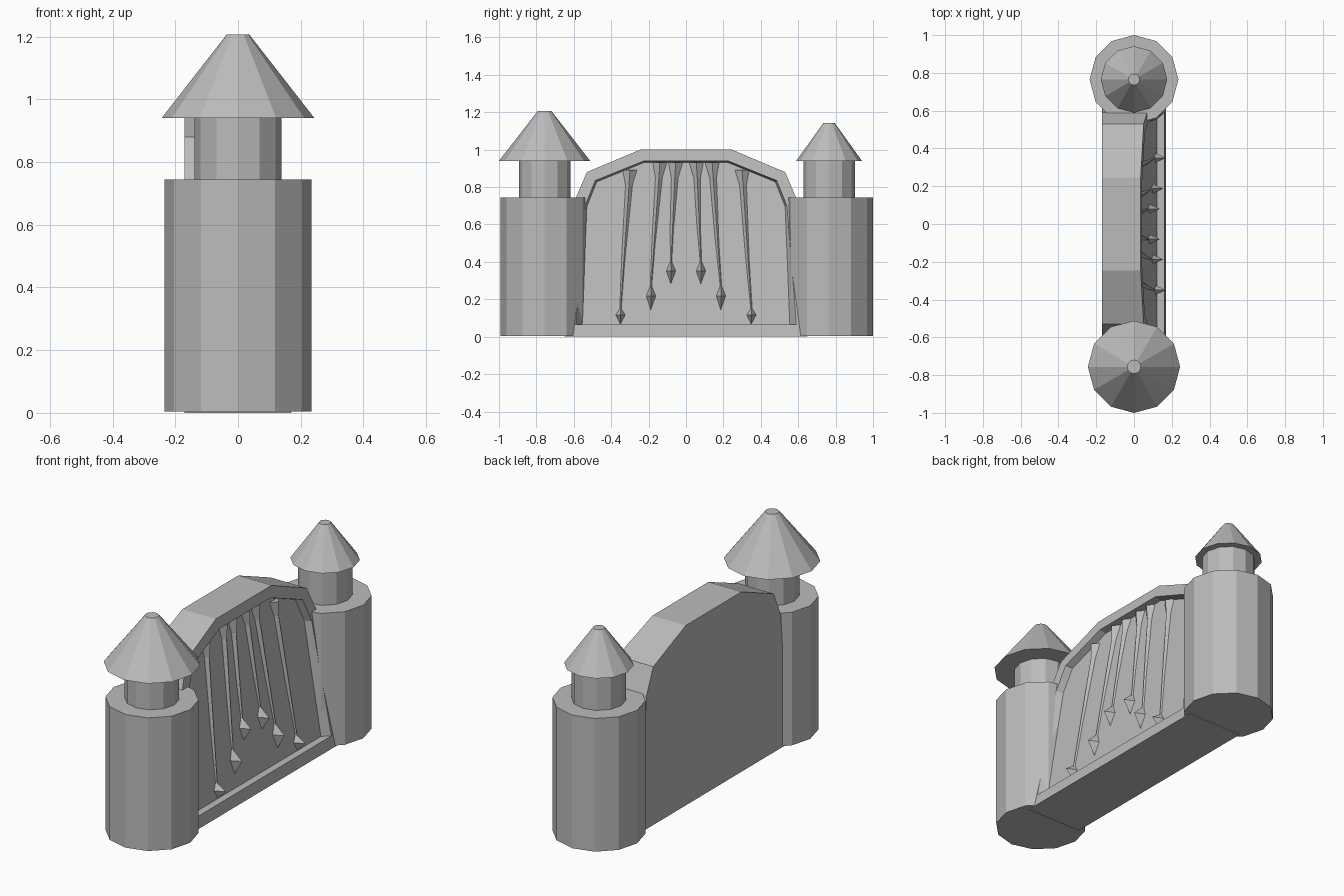
import bpy, bmesh
from math import pi

cube = bpy.data.objects.get("Cube")
if cube:
    bpy.data.objects.remove(cube, do_unlink=True)

GREY = (0.5, 0.5, 0.5, 1.0)
stone = bpy.data.materials.new("grey stone")
stone.use_nodes = True
stone.diffuse_color = GREY
stone.node_tree.nodes["Principled BSDF"].inputs["Base Color"].default_value = GREY


def finish(bm, name):
    bmesh.ops.recalc_face_normals(bm, faces=bm.faces[:])
    mesh = bpy.data.meshes.new(name)
    bm.to_mesh(mesh)
    bm.free()
    mesh.materials.append(stone)
    obj = bpy.data.objects.new(name, mesh)
    bpy.context.collection.objects.link(obj)
    return obj


def drum(name, y, z0, z1, r0, r1):
    """Twelve-sided cylinder or cone standing at y."""
    bpy.ops.mesh.primitive_cone_add(vertices=12, radius1=r0, radius2=r1,
                                    depth=z1 - z0, location=(0, y, (z0 + z1) / 2))
    obj = bpy.context.object
    obj.name = name
    obj.data.materials.append(stone)


def tower(name, y, roof_r, roof_top, tip_r):
    drum(name + "_body", y, 0.005, 0.745, 0.235, 0.235)
    drum(name + "_neck", y, 0.74, 0.945, 0.138, 0.138)
    drum(name + "_roof", y, 0.94, roof_top, roof_r, tip_r)


tower("front_tower", -0.756, 0.244, 1.207, 0.036)
tower("rear_tower", 0.765, 0.176, 1.143, 0.03)


# Gate wall: arched, with a leaning face and a recessed panel
def lean(z):
    return 0.17 - 0.135 * z


RECESS = 0.04


def mirrored(half):
    return half + [(-y, z) for y, z in reversed(half)]


outer = mirrored([(0.65, 0.0), (0.59, 0.74), (0.53, 0.88), (0.245, 1.0)])
inner = mirrored([(0.59, 0.065), (0.54, 0.70), (0.485, 0.835), (0.225, 0.94)])
panel = mirrored([(0.555, 0.065), (0.53, 0.695), (0.477, 0.828), (0.222, 0.932)])

bm = bmesh.new()


def ring(profile, x_at):
    return [bm.verts.new((x_at(z), y, z)) for y, z in profile]


loops = [ring(outer, lambda z: -0.17), ring(outer, lean), ring(inner, lean),
         ring(panel, lambda z: lean(z) - RECESS)]
for a, b in zip(loops, loops[1:]):
    for i in range(len(a)):
        j = (i + 1) % len(a)
        bm.faces.new((a[i], a[j], b[j], b[i]))
bm.faces.new(loops[0])
bm.faces.new(loops[-1])
finish(bm, "gate_wall")


# Hanging bars: ridged strips that taper down to a spear head
def ridge(name, stations):
    """Triangular section swept down the panel: (y, z, half width, height)."""
    bm = bmesh.new()
    rows = []
    for y, z, w, h in stations:
        x = lean(z) - RECESS
        rows.append([bm.verts.new(p) for p in
                     ((x - 0.01, y - w, z), (x + h, y, z), (x - 0.01, y + w, z))])
    for a, b in zip(rows, rows[1:]):
        for i in range(3):
            j = (i + 1) % 3
            bm.faces.new((a[i], a[j], b[j], b[i]))
    bm.faces.new(rows[0])
    bm.faces.new(rows[-1])
    finish(bm, name)


bars = [("inner", 0.055, 0.93, 0.08, 0.28, 0.40),
        ("middle", 0.14, 0.93, 0.187, 0.14, 0.27),
        ("outer", 0.30, 0.89, 0.35, 0.065, 0.15)]
for side, s in (("left", 1), ("right", -1)):
    for name, y0, z0, y1, tip, neck in bars:
        shoulder = tip + (neck - tip) * 0.6
        ridge(f"{side}_{name}_bar", [
            (s * y0, z0, 0.05, 0.03),
            (s * (y0 + 0.005), z0 - 0.08, 0.03, 0.016),
            (s * y1, neck, 0.009, 0.008),
            (s * y1, shoulder, 0.03, 0.055),
            (s * y1, tip, 0.002, 0.001)])
